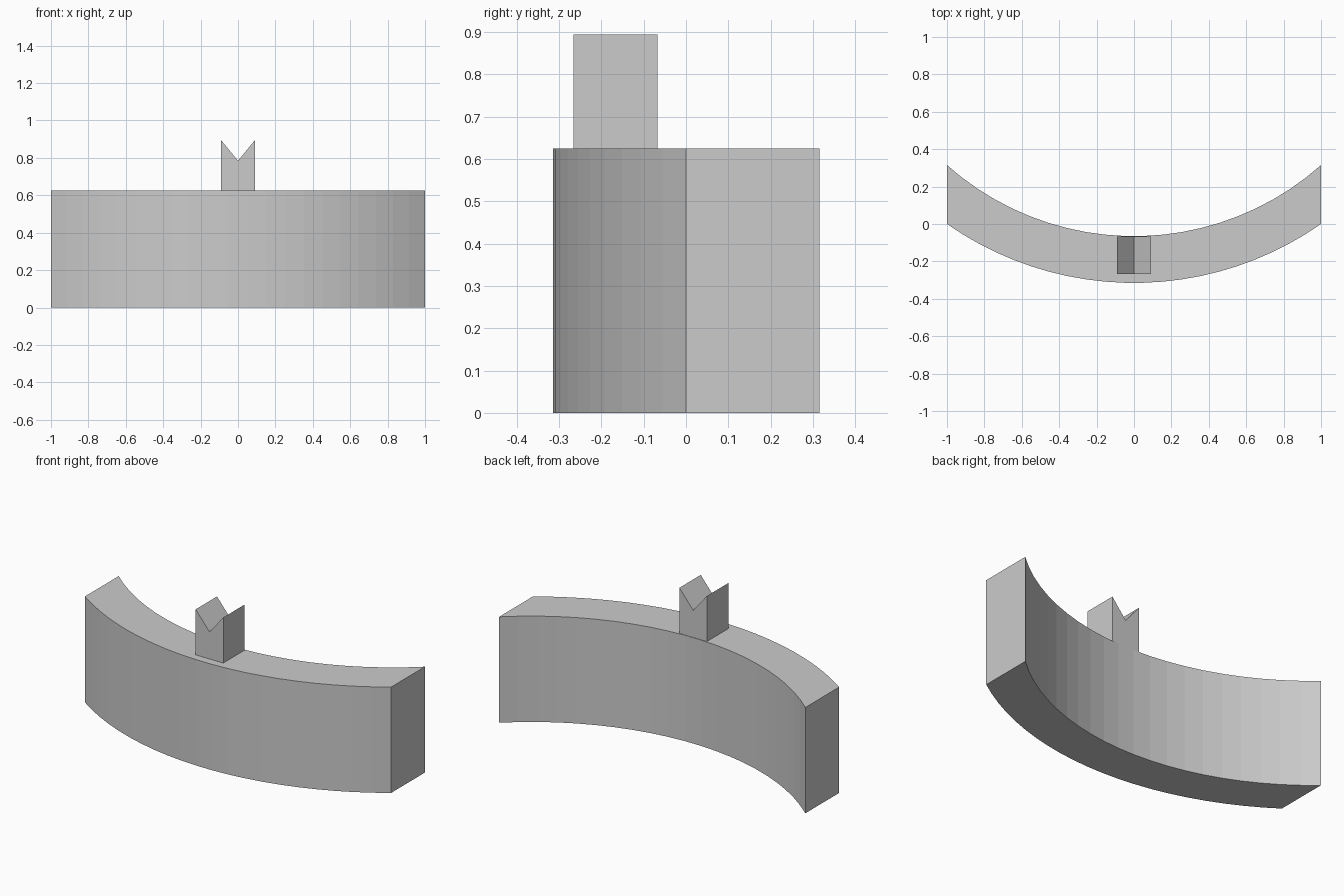
import bpy
import math

cube = bpy.data.objects.get("Cube")
if cube:
    bpy.data.objects.remove(cube, do_unlink=True)

grey = bpy.data.materials.new("plain grey")
grey.use_nodes = True
grey.diffuse_color = (0.6, 0.6, 0.6, 1)
grey.node_tree.nodes["Principled BSDF"].inputs["Base Color"].default_value = (0.6, 0.6, 0.6, 1)


def prism(name, outline, offset):
    """Extrude a closed outline of 3D points along an offset."""
    n = len(outline)
    verts = list(outline) + [tuple(a + b for a, b in zip(p, offset)) for p in outline]
    faces = [tuple(reversed(range(n))), tuple(range(n, 2 * n))]
    faces += [(i, (i + 1) % n, (i + 1) % n + n, i + n) for i in range(n)]
    mesh = bpy.data.meshes.new(name)
    mesh.from_pydata(verts, [], faces)
    mesh.materials.append(grey)
    obj = bpy.data.objects.new(name, mesh)
    bpy.context.collection.objects.link(obj)
    return obj


def arc(end_y, mid_y, steps=21):
    """Points on the arc through (-1, end_y), (0, mid_y), (1, end_y)."""
    sag = end_y - mid_y
    radius = (1 + sag * sag) / (2 * sag)
    half = math.asin(1 / radius)
    angles = [half * (2 * i / steps - 1) for i in range(steps + 1)]
    return [(radius * math.sin(a), mid_y + radius * (1 - math.cos(a)), 0) for a in angles]


# Curved wall: front arc, then back arc reversed, raised to full height
prism("curved_wall", arc(0, -0.315) + arc(0.315, -0.065)[::-1], (0, 0, 0.625))

# Notched post: V-topped profile, extruded front to back
w, front, base, top, notch = 0.09, -0.266, 0.625, 0.894, 0.785
profile = [(-w, base), (w, base), (w, top), (0, notch), (-w, top)]
prism("notched_post", [(x, front, z) for x, z in reversed(profile)], (0, 0.199, 0))

# Outward normals on both parts
import bmesh
for name in ("curved_wall", "notched_post"):
    mesh = bpy.data.objects[name].data
    bm = bmesh.new()
    bm.from_mesh(mesh)
    bmesh.ops.recalc_face_normals(bm, faces=bm.faces)
    bm.to_mesh(mesh)
    bm.free()
